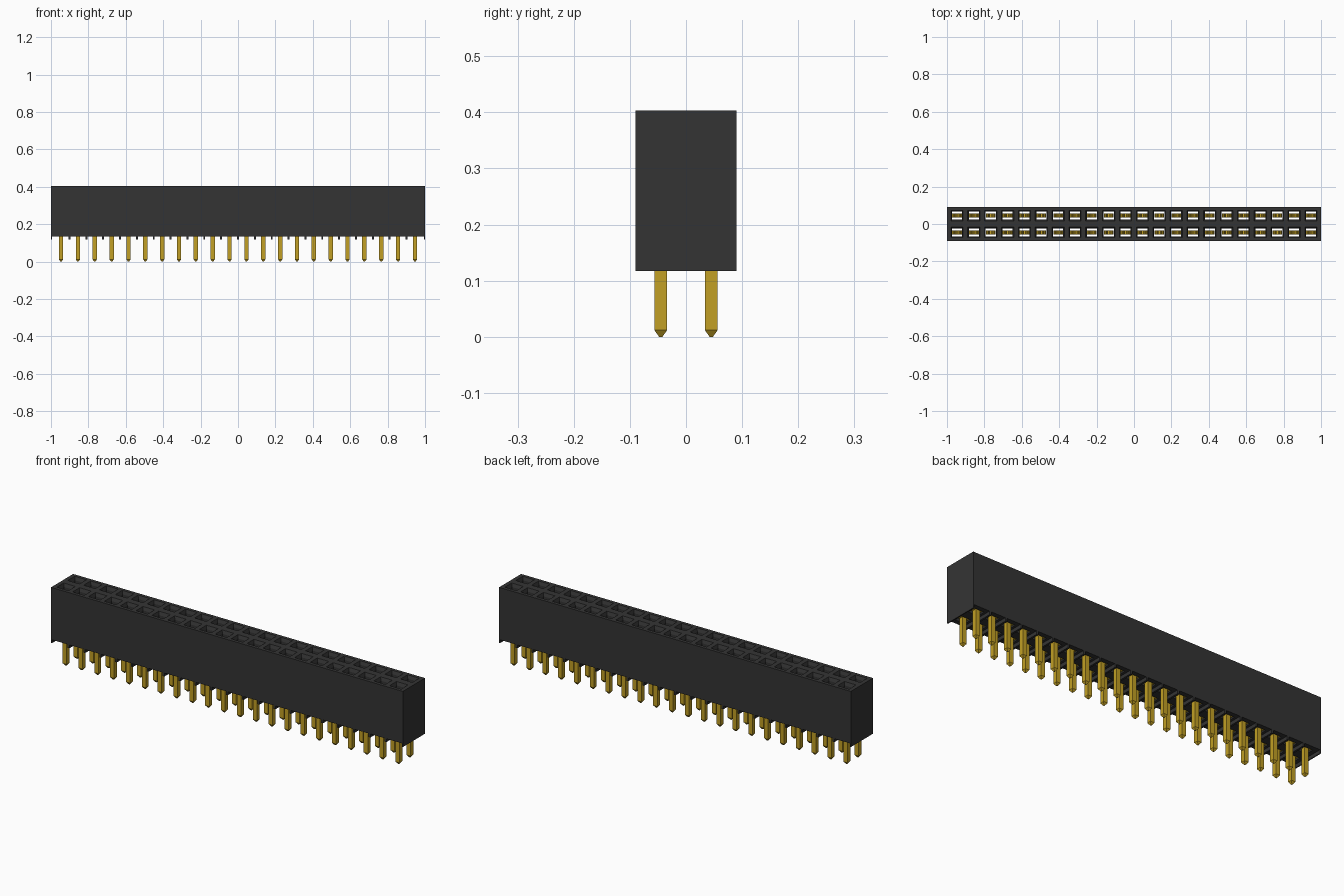
import bpy, bmesh
from mathutils import Matrix, Vector

old = bpy.data.objects.get("Cube")
if old:
    bpy.data.objects.remove(old, do_unlink=True)

COLS, PITCH = 22, 0.0901
ROW_Y = 0.045
TOP, FLOOR, FOOT = 0.403, 0.135, 0.117


def material(name, rgb, rough):
    m = bpy.data.materials.new(name)
    m.use_nodes = True
    m.diffuse_color = (*rgb, 1)
    bsdf = m.node_tree.nodes["Principled BSDF"]
    bsdf.inputs["Base Color"].default_value = (*rgb, 1)
    bsdf.inputs["Roughness"].default_value = rough
    return m


black = material("black plastic", (0.034, 0.034, 0.034), 0.6)
gold = material("gold plating", (0.54, 0.35, 0.018), 0.4)


def finish(bm, name, mat):
    bmesh.ops.recalc_face_normals(bm, faces=bm.faces)
    me = bpy.data.meshes.new(name)
    bm.to_mesh(me)
    bm.free()
    me.materials.append(mat)
    return me


def place(name, me, location=(0, 0, 0)):
    ob = bpy.data.objects.new(name, me)
    ob.location = location
    bpy.context.collection.objects.link(ob)
    return ob


def rect(bm, x0, x1, y0, y1, z):
    return [bm.verts.new((x, y, z)) for x, y in ((x0, y0), (x1, y0), (x1, y1), (x0, y1))]


def loft(bm, rings, caps=False):
    for a, b in zip(rings, rings[1:]):
        for i in range(4):
            j = (i + 1) % 4
            bm.faces.new((a[i], a[j], b[j], b[i]))
    if caps:
        bm.faces.new(rings[0])
        bm.faces.new(rings[-1])


def box(bm, x0, x1, y0, y1, z0, z1):
    loft(bm, [rect(bm, x0, x1, y0, y1, z) for z in (z0, z1)], caps=True)


columns = [(i - (COLS - 1) / 2) * PITCH for i in range(COLS)]
edges = [-1] + [x + PITCH / 2 for x in columns[:-1]] + [1]

# Housing: a grid of open cells with funnel mouths, closed by outer walls
bm = bmesh.new()
for i, x in enumerate(columns):
    for y in (-ROW_Y, ROW_Y):
        def opening(hx, hy, z):
            return rect(bm, x - hx, x + hx, y - hy, y + hy, z)

        def cell(z):
            return rect(bm, edges[i], edges[i + 1], y - ROW_Y, y + ROW_Y, z)

        loft(bm, [cell(TOP), opening(0.033, 0.028, TOP), opening(0.027, 0.021, TOP - 0.016),
                  opening(0.027, 0.021, FLOOR), cell(FLOOR)])
bmesh.ops.remove_doubles(bm, verts=bm.verts, dist=0.0001)
rim = [e for e in bm.edges if e.is_boundary]
bmesh.ops.bridge_loops(bm, edges=rim)
place("housing", finish(bm, "housing", black))

# Standoff ribs across the underside, one at every cell boundary
bm = bmesh.new()
for x in edges:
    box(bm, max(x - 0.005, -1), min(x + 0.005, 1), -2 * ROW_Y, 2 * ROW_Y, FOOT, FLOOR)
place("standoff_ribs", finish(bm, "standoff_ribs", black))

# Contact: square pin with pointed tip, base bar and two pinching leaf springs
bm = bmesh.new()
P = 0.0115
loft(bm, [rect(bm, -s, s, -s, s, z) for s, z in ((0.003, 0), (P, 0.012), (P, 0.15))], caps=True)
box(bm, -0.026, 0.026, -P, P, 0.142, 0.165)
spring = [(0.023, 0.16), (0.023, 0.2), (0.006, 0.33), (0.016, 0.37)]
for side in (-1, 1):
    rings = []
    for x, z in spring:
        a, b = sorted((side * x - 0.003, side * x + 0.003))
        rings.append(rect(bm, a, b, -P, P, z))
    loft(bm, rings, caps=True)
contact = finish(bm, "contact", gold)

for row, y in (("front", -ROW_Y), ("back", ROW_Y)):
    for i, x in enumerate(columns):
        place(f"{row}_contact_{i + 1}", contact, (x, y, 0))
